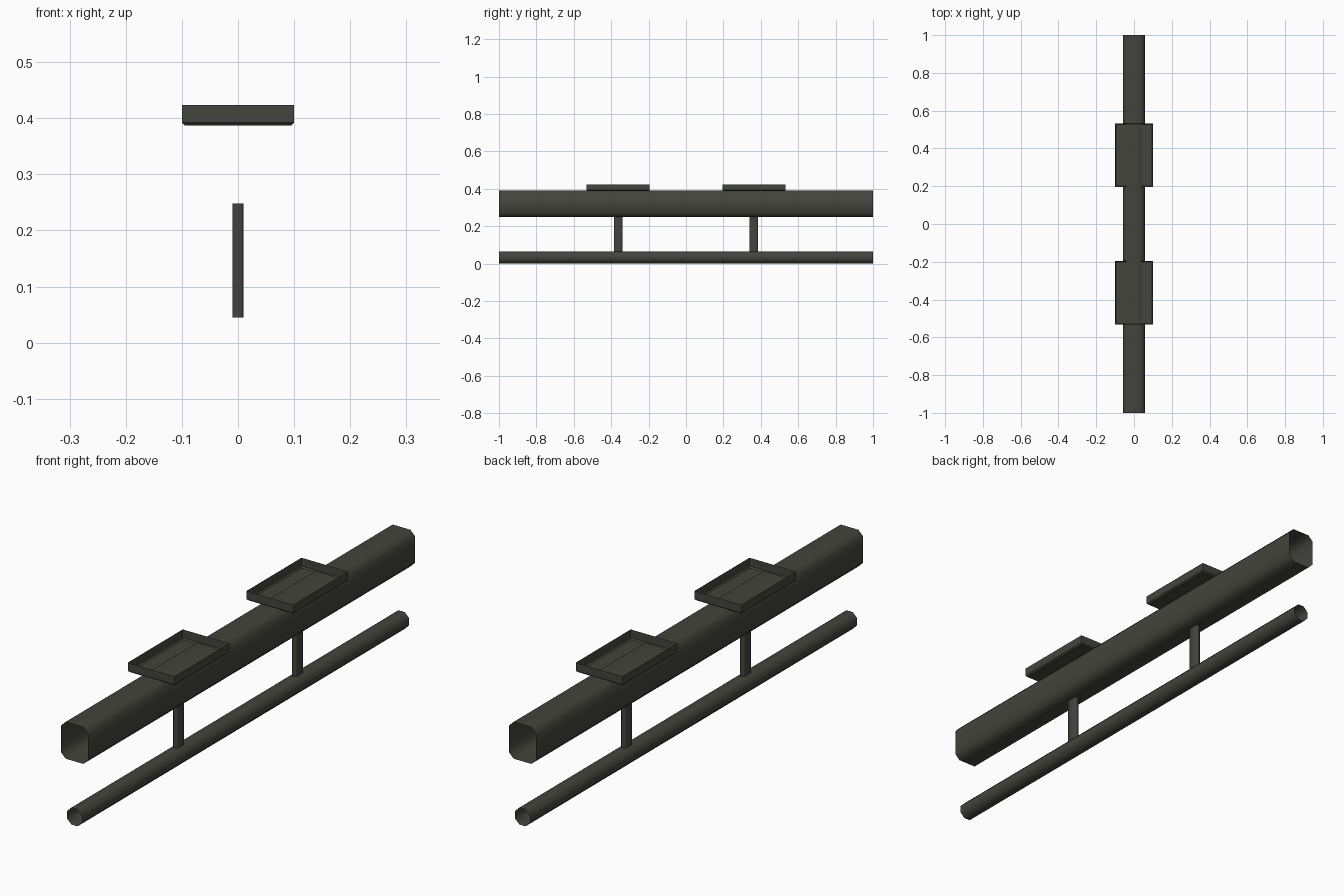
import bpy, bmesh, math

if "Cube" in bpy.data.objects:
    bpy.data.objects.remove(bpy.data.objects["Cube"])

mat = bpy.data.materials.new("dark olive grey")
mat.diffuse_color = (0.058, 0.058, 0.047, 1)
mat.use_nodes = True
mat.node_tree.nodes["Principled BSDF"].inputs["Base Color"].default_value = mat.diffuse_color


def finish(name, bm, angle):
    bmesh.ops.recalc_face_normals(bm, faces=bm.faces)
    me = bpy.data.meshes.new(name)
    bm.to_mesh(me)
    bm.free()
    me.materials.append(mat)
    ob = bpy.data.objects.new(name, me)
    bpy.context.collection.objects.link(ob)
    bpy.ops.object.select_all(action='DESELECT')
    ob.select_set(True)
    bpy.context.view_layer.objects.active = ob
    bpy.ops.object.shade_smooth_by_angle(angle=math.radians(angle))
    return ob


def octagon(hw, hh, c):
    """Rectangle of half sizes hw, hh with corners cut by c."""
    return [(hw, -hh + c), (hw, hh - c), (hw - c, hh), (-hw + c, hh),
            (-hw, hh - c), (-hw, -hh + c), (-hw + c, -hh), (hw - c, -hh)]


def open_tube(name, prof, z):
    """Open-ended tube along y."""
    bm = bmesh.new()
    a, b = [[bm.verts.new((x, y, z + h)) for x, h in prof] for y in (-1, 1)]
    for i in range(len(prof)):
        j = (i + 1) % len(prof)
        bm.faces.new((a[i], a[j], b[j], b[i]))
    return finish(name, bm, 60)


def post(name, y):
    bm = bmesh.new()
    prof = octagon(0.01, 0.023, 0.004)
    a, b = [[bm.verts.new((x, y + w, z)) for x, w in prof] for z in (0.045, 0.248)]
    for i in range(8):
        j = (i + 1) % 8
        bm.faces.new((a[i], a[j], b[j], b[i]))
    bm.faces.new(a)
    bm.faces.new(b)
    return finish(name, bm, 60)


def tray(name, y):
    """Thin open-topped tray with a small chamfer round its base."""
    bm = bmesh.new()
    rings = []
    for z, inset in ((0.387, 0.005), (0.392, 0), (0.424, 0)):
        hx, hy = 0.1 - inset, 0.168 - inset
        rings.append([bm.verts.new((sx * hx, y + sy * hy, z))
                      for sx, sy in ((-1, -1), (1, -1), (1, 1), (-1, 1))])
    bm.faces.new(rings[0])
    for a, b in zip(rings, rings[1:]):
        for i in range(4):
            j = (i + 1) % 4
            bm.faces.new((a[i], a[j], b[j], b[i]))
    return finish(name, bm, 30)


# main beam and lower rail, both hollow with open ends
open_tube("main_beam", octagon(0.058, 0.071, 0.02), 0.319)
r = 0.0325
open_tube("lower_rail", octagon(r, r, r * (2 - math.sqrt(2))), r)

# posts between rail and beam, trays on top
for side, y in (("front", -0.363), ("back", 0.363)):
    post(side + "_post", y)
    tray(side + "_tray", y)
